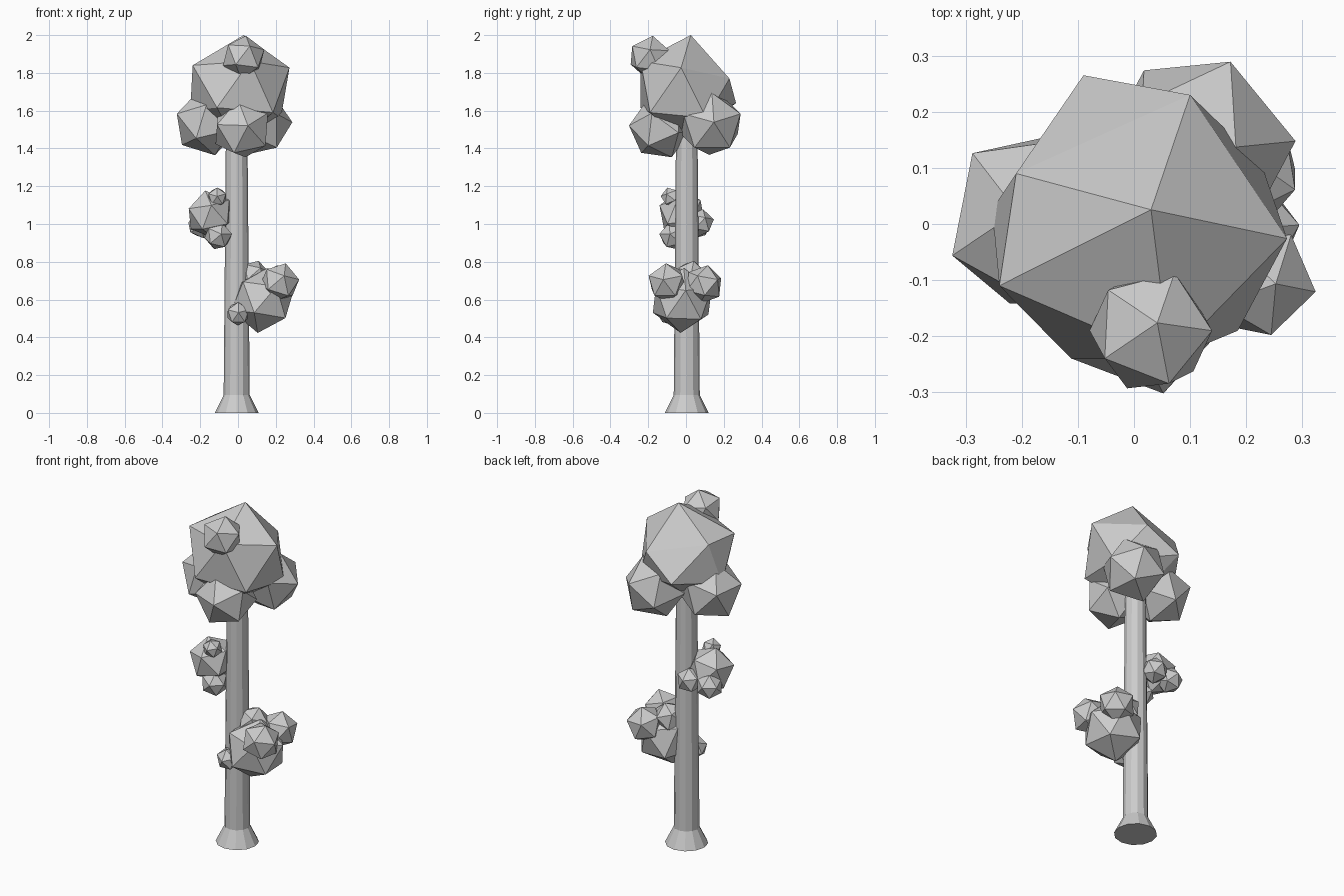
import bpy, bmesh, math
from mathutils import Vector, Matrix

if "Cube" in bpy.data.objects:
    bpy.data.objects.remove(bpy.data.objects["Cube"])


def finish(name, bm):
    mesh = bpy.data.meshes.new(name)
    bm.to_mesh(mesh)
    bm.free()
    bpy.context.collection.objects.link(bpy.data.objects.new(name, mesh))


def blob(name, centre, r, up=(0, 0, 1), side=(1, 0, 0), pulls=()):
    """Twenty-sided leaf clump: one corner points along up, a neighbouring one leans to side.
    The corner nearest to each point in pulls is moved onto it."""
    z = Vector(up).normalized()
    y = z.cross(Vector(side)).normalized()
    x = y.cross(z)
    turn = Matrix((x, y, z)).transposed().to_4x4()
    bm = bmesh.new()
    bmesh.ops.create_icosphere(bm, subdivisions=1, radius=r)
    # bring a top-ring corner onto the local x axis
    v = max((v.co for v in bm.verts if 0 < v.co.z < r * 0.9), key=lambda c: c.x)
    spin = Matrix.Rotation(-math.atan2(v.y, v.x), 4, 'Z')
    bm.transform(Matrix.Translation(centre) @ turn @ spin)
    for p in map(Vector, pulls):
        min(bm.verts, key=lambda v: (v.co - p).length).co = p
    finish(name, bm)


# Trunk with flared foot, slightly tapered
bm = bmesh.new()
sides = 12
rings = []
for z, r in ((0, 0.116), (0.095, 0.069), (1.6, 0.056)):
    rings.append([bm.verts.new((-0.007 + r * math.cos(2 * math.pi * i / sides),
                                0.004 + r * math.sin(2 * math.pi * i / sides), z))
                  for i in range(sides)])
for a, b in zip(rings, rings[1:]):
    for i in range(sides):
        j = (i + 1) % sides
        bm.faces.new((a[i], a[j], b[j], b[i]))
bm.faces.new(rings[0][::-1])
bm.faces.new(rings[-1])
finish("trunk", bm)

# Crown, the main clump slightly irregular
blob("crown_main", (0.01, 0, 1.715), 0.287, (0.02, 0.025, 0.28), (0.255, -0.025, 0.11),
     ((-0.24, -0.11, 1.84), (-0.21, 0.09, 1.84), (0.1, 0.23, 1.77), (-0.09, 0.265, 1.64)))
blob("crown_left", (-0.165, 0.005, 1.535), 0.177, (-0.25, 0.1, 1), (-1, -0.45, 0))
blob("crown_front", (0.02, -0.14, 1.505), 0.166, (0.2, -1, 0.1), (1, 0, 0.6))
blob("crown_back", (0.11, 0.13, 1.53), 0.179, (1, 0.1, 0.05), (0, 0, 1))
blob("crown_top", (0.03, -0.19, 1.881), 0.117, (0.1, 0.12, 1), (1, -0.05, 0))

# Middle left clump
blob("middle_main", (-0.148, -0.02, 1.05), 0.13, (-0.2, -0.1, 1), (-1, -0.5, 0))
blob("middle_top", (-0.11, -0.08, 1.142), 0.054, (0, -1, 0.1), (0, 0, 1))
blob("middle_low", (-0.105, -0.068, 0.937), 0.076, (0.3, -0.3, 1), (1, -0.2, 0))
blob("middle_back", (-0.195, 0.06, 0.995), 0.075, (-0.2, 0.3, 1), (0, 1, 0))
blob("middle_inner", (-0.08, 0.075, 1.005), 0.075, (0, 0.2, 1), (0, 1, 0))

# Lower right clump
blob("lower_main", (0.13, -0.02, 0.595), 0.174, (0.15, 0.05, 1), (1, 0.1, 0))
blob("lower_top", (0.085, 0.025, 0.723), 0.087, (0.3, 0.2, 1), (1, 0, 0))
blob("lower_front", (0.22, -0.1, 0.69), 0.107, (1, -0.2, 0.15), (0, 0, 1))
blob("lower_back", (0.2, 0.095, 0.68), 0.104, (0.1, 0.2, 1), (0.7, 0.7, 0))
blob("lower_inner", (0, -0.09, 0.525), 0.065, (0.05, -1, 0.1), (0, 0, 1))
